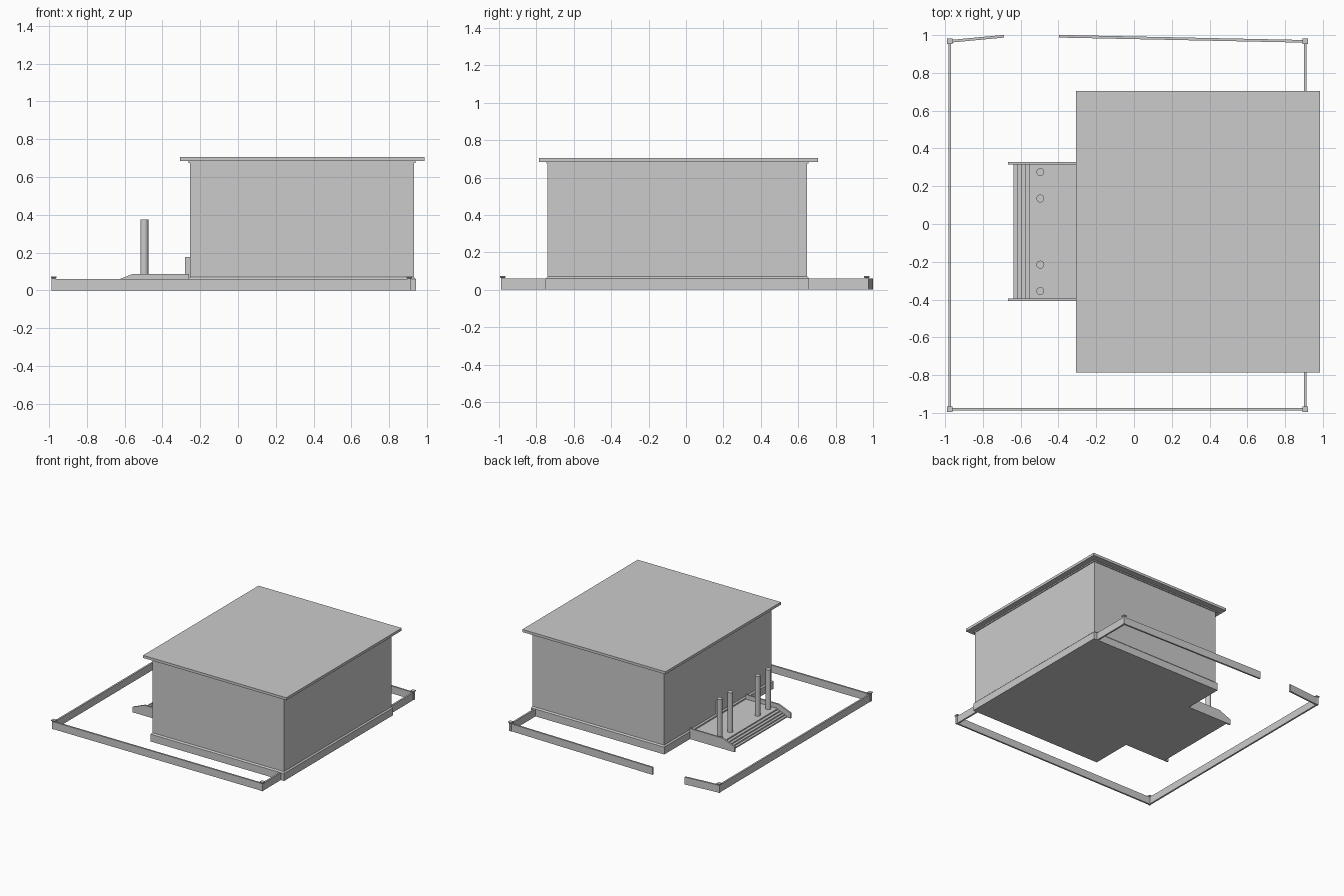
import bpy, bmesh, math
from mathutils import Vector

if "Cube" in bpy.data.objects:
    bpy.data.objects.remove(bpy.data.objects["Cube"])


def make(name, bm):
    bmesh.ops.recalc_face_normals(bm, faces=bm.faces)
    me = bpy.data.meshes.new(name)
    bm.to_mesh(me)
    bm.free()
    ob = bpy.data.objects.new(name, me)
    bpy.context.collection.objects.link(ob)
    return ob


def frustum(name, rect, z0, z1, top_rect=None):
    # box from x0,x1,y0,y1 with an optional different top rectangle
    bm = bmesh.new()
    rings = []
    for (x0, x1, y0, y1), z in ((rect, z0), (top_rect or rect, z1)):
        rings.append([bm.verts.new(p) for p in
                      ((x0, y0, z), (x1, y0, z), (x1, y1, z), (x0, y1, z))])
    a, b = rings
    bm.faces.new(a)
    bm.faces.new(b)
    for i in range(4):
        j = (i + 1) % 4
        bm.faces.new((a[i], a[j], b[j], b[i]))
    return make(name, bm)


def extrude_profile(name, pts, y0, y1):
    # x-z profile extruded along y
    bm = bmesh.new()
    f = bm.faces.new([bm.verts.new((x, y0, z)) for x, z in pts])
    r = bmesh.ops.extrude_face_region(bm, geom=[f])
    vs = [v for v in r["geom"] if isinstance(v, bmesh.types.BMVert)]
    bmesh.ops.translate(bm, vec=(0, y1 - y0, 0), verts=vs)
    return make(name, bm)


def fence(name, p, q, t=0.014, h=0.06):
    p, q = Vector(p), Vector(q)
    d = (q - p).normalized()
    n = Vector((-d.y, d.x)) * t / 2
    bm = bmesh.new()
    low = [bm.verts.new((v.x, v.y, 0)) for v in (p - n, q - n, q + n, p + n)]
    f = bm.faces.new(low)
    r = bmesh.ops.extrude_face_region(bm, geom=[f])
    vs = [v for v in r["geom"] if isinstance(v, bmesh.types.BMVert)]
    bmesh.ops.translate(bm, vec=(0, 0, h), verts=vs)
    return make(name, bm)


# Main building: plinth, sloped ledge, walls, cornice, roof
wall = (-0.255, 0.932, -0.74, 0.648)
plinth = (-0.265, 0.942, -0.75, 0.658)
frustum("plinth", plinth, 0, 0.06)
frustum("plinth_ledge", plinth, 0.06, 0.07, wall)
frustum("walls", wall, 0.07, 0.676)
frustum("cornice", (-0.262, 0.939, -0.747, 0.655), 0.674, 0.686)
frustum("roof_slab", (-0.308, 0.986, -0.785, 0.705), 0.684, 0.705)

# Porch: stepped platform between two sloped cheek walls
yc = -0.04
xs = [-0.637, -0.617, -0.597, -0.575, -0.552]
steps = [(-0.26, 0)]
z = 0
for x in xs:
    steps += [(x, z), (x, z + 0.01)]
    z += 0.01
steps.append((-0.26, z))
extrude_profile("porch_steps", steps, yc - 0.356, yc + 0.356)
cheek = [(-0.26, 0), (-0.668, 0), (-0.668, 0.043), (-0.56, 0.086), (-0.26, 0.086)]
for side, s in (("front", -1), ("back", 1)):
    extrude_profile("cheek_wall_" + side, cheek, yc + s * 0.355, yc + s * 0.368)

# Two pairs of round columns
for i, dy in enumerate((-0.315, -0.175, 0.175, 0.315)):
    bpy.ops.mesh.primitive_cylinder_add(vertices=16, radius=0.021, depth=0.33,
                                        location=(-0.496, yc + dy, 0.21))
    bpy.context.object.name = f"column_{i + 1}"
    bpy.ops.object.shade_smooth_by_angle()

# Low block at the entrance wall
frustum("entrance_block", (-0.28, -0.25, yc - 0.015, yc + 0.015), 0.045, 0.178)

# Perimeter fence with gate opening at the back
l, r, f, b = -0.976, 0.906, -0.98, 0.967
fence("fence_left", (l, f), (l, b))
fence("fence_front", (l, f), (r, f))
fence("fence_right", (r, f), (r, b))
fence("fence_back_short", (l, b), (-0.688, 0.994))
fence("fence_back_long", (r, b), (-0.398, 0.994))

# Corner posts with caps
for i, (x, y) in enumerate(((l, f), (r, f), (r, b), (l, b))):
    def sq(w):
        return (x - w, x + w, y - w, y + w)
    frustum(f"post_{i + 1}", sq(0.01), 0, 0.064)
    frustum(f"post_cap_{i + 1}", sq(0.01), 0.062, 0.068, sq(0.015))
    frustum(f"post_top_{i + 1}", sq(0.015), 0.068, 0.074)
